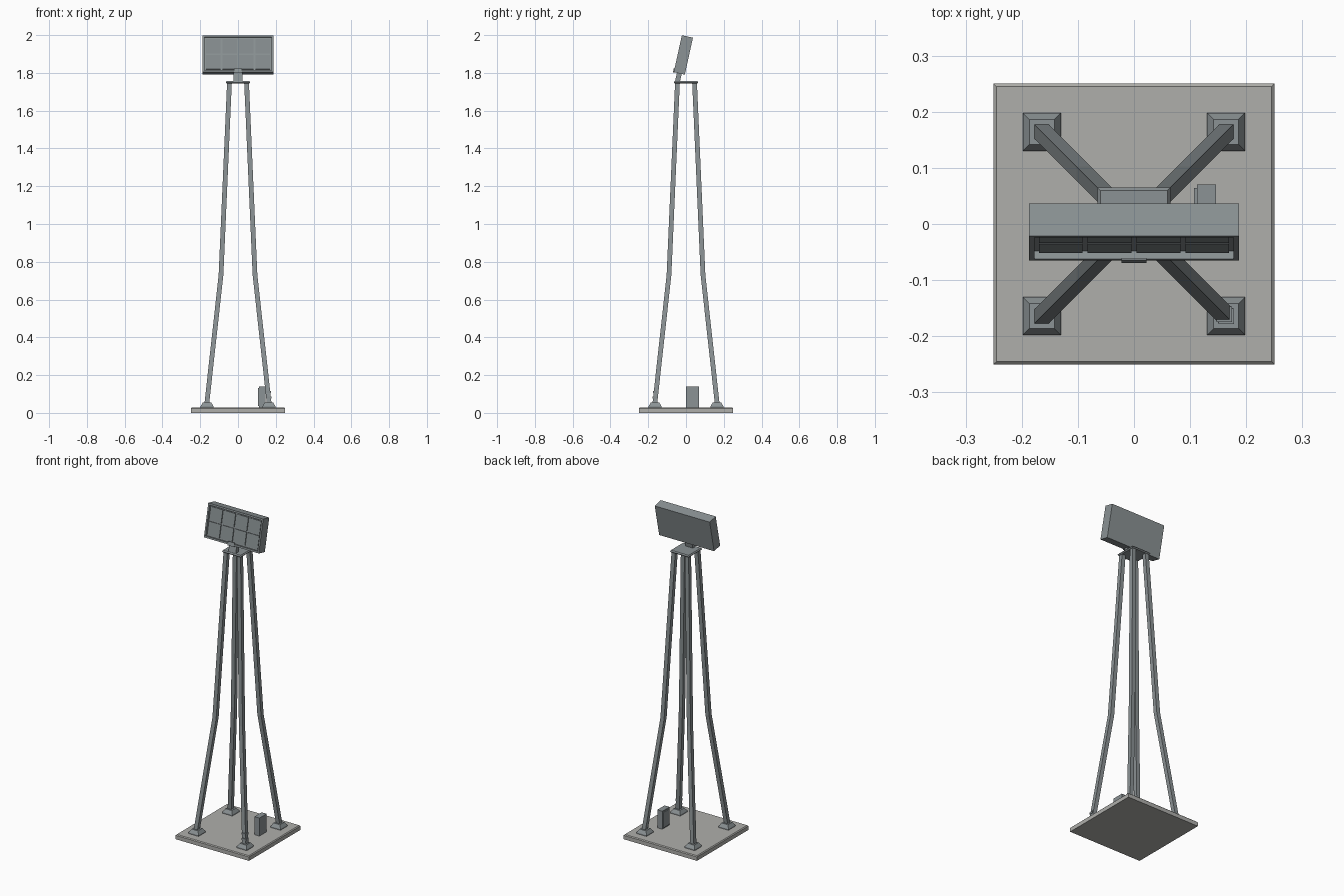
import bpy, bmesh, math
from mathutils import Matrix, Vector

cube = bpy.data.objects.get("Cube")
if cube:
    bpy.data.objects.remove(cube, do_unlink=True)


def material(name, rgb):
    m = bpy.data.materials.new(name)
    m.use_nodes = True
    color = (*rgb, 1)
    m.diffuse_color = color
    m.node_tree.nodes["Principled BSDF"].inputs["Base Color"].default_value = color
    return m


concrete = material("concrete_grey", (0.43, 0.43, 0.41))
steel = material("steel_grey", (0.26, 0.29, 0.30))
lens = material("lamp_glass_grey", (0.23, 0.26, 0.27))


def finish(name, bm, mat, matrix=None):
    bmesh.ops.recalc_face_normals(bm, faces=bm.faces)
    mesh = bpy.data.meshes.new(name)
    bm.to_mesh(mesh)
    bm.free()
    mesh.materials.append(mat)
    obj = bpy.data.objects.new(name, mesh)
    bpy.context.collection.objects.link(obj)
    if matrix:
        obj.matrix_world = matrix
    return obj


def loft(name, sections, mat):
    """Square tube through (centre, half_width) sections."""
    bm = bmesh.new()
    rings = []
    for centre, h in sections:
        corners = ((-h, -h), (h, -h), (h, h), (-h, h))
        rings.append([bm.verts.new(Vector(centre) + Vector((x, y, 0))) for x, y in corners])
    for low, high in zip(rings, rings[1:]):
        for i in range(4):
            j = (i + 1) % 4
            bm.faces.new((low[i], low[j], high[j], high[i]))
    bm.faces.new(rings[0])
    bm.faces.new(rings[-1])
    return finish(name, bm, mat)


def box(name, low, high, mat, matrix=None):
    low, high = Vector(low), Vector(high)
    bm = bmesh.new()
    bmesh.ops.create_cube(bm, size=1)
    bmesh.ops.scale(bm, vec=high - low, verts=bm.verts)
    bmesh.ops.translate(bm, vec=(low + high) / 2, verts=bm.verts)
    return finish(name, bm, mat, matrix)


# Concrete slab with a chamfered rim
loft("base_slab", [((0, 0, 0), 0.25), ((0, 0, 0.024), 0.25), ((0, 0, 0.029), 0.245)], concrete)

# Four bent legs on tapered feet
for side, sx in (("left", 1), ("right", -1)):
    for end, sy in (("front", -1), ("back", 1)):
        def at(r, z):
            return (sx * r, sy * r, z)
        loft(f"{end}_{side}_foot", [(at(0.164, 0.029), 0.034), (at(0.164, 0.036), 0.034),
                                    (at(0.164, 0.055), 0.022)], steel)
        loft(f"{end}_{side}_leg", [(at(0.165, 0.05), 0.0125), (at(0.09, 0.73), 0.0125),
                                   (at(0.045, 1.755), 0.0125)], steel)

# Small clamps low on one leg
for i, z in enumerate((0.075, 0.105)):
    r = 0.165 - (z - 0.05) * 0.11
    box(f"leg_clamp_{i + 1}", (r - 0.012, -r - 0.016, z), (r + 0.016, -r + 0.012, z + 0.012), steel)

# Head plate joining the legs
loft("top_plate", [((0, 0, 1.744), 0.06), ((0, 0, 1.75), 0.065), ((0, 0, 1.757), 0.06)], steel)

# Control cabinet with door plate
box("control_cabinet", (0.112, 0, 0.029), (0.146, 0.07, 0.14), steel)
box("cabinet_door", (0.107, 0.006, 0.036), (0.112, 0.064, 0.132), steel)

# Tilted lamp housing, open at the front
tilt = Matrix.Translation((0, -0.014, 1.895)) @ Matrix.Rotation(math.radians(-12.4), 4, 'X')
W, H, D, RIM = 0.187, 0.1, 0.03, 0.01
FLOOR = -D + 0.015
box("housing_back", (-W, FLOOR, -H), (W, D, H), steel, tilt)
for s, name in ((-1, "lower"), (1, "upper")):
    z = sorted((s * H, s * (H - RIM)))
    box(f"{name}_rim", (-W, -D, z[0]), (W, FLOOR, z[1]), steel, tilt)
for s, name in ((-1, "right"), (1, "left")):
    x = sorted((s * W, s * (W - RIM)))
    box(f"{name}_rim", (x[0], -D, -H + RIM), (x[1], FLOOR, H - RIM), steel, tilt)

# Lamp panes in a four by two grid
for row in (-1, 1):
    for col in range(4):
        x, z = (col - 1.5) * 0.087, row * 0.043
        box(f"lamp_pane_{row}_{col}", (x - 0.039, FLOOR - 0.006, z - 0.039),
            (x + 0.039, FLOOR, z + 0.039), lens, tilt)

# Neck and its front bracket
box("neck", (-0.025, -0.013, -0.145), (0.025, 0.013, -H), steel, tilt)
box("neck_bracket", (-0.022, -D - 0.004, -H - 0.004), (0.022, -D, -H + 0.02), steel, tilt)
